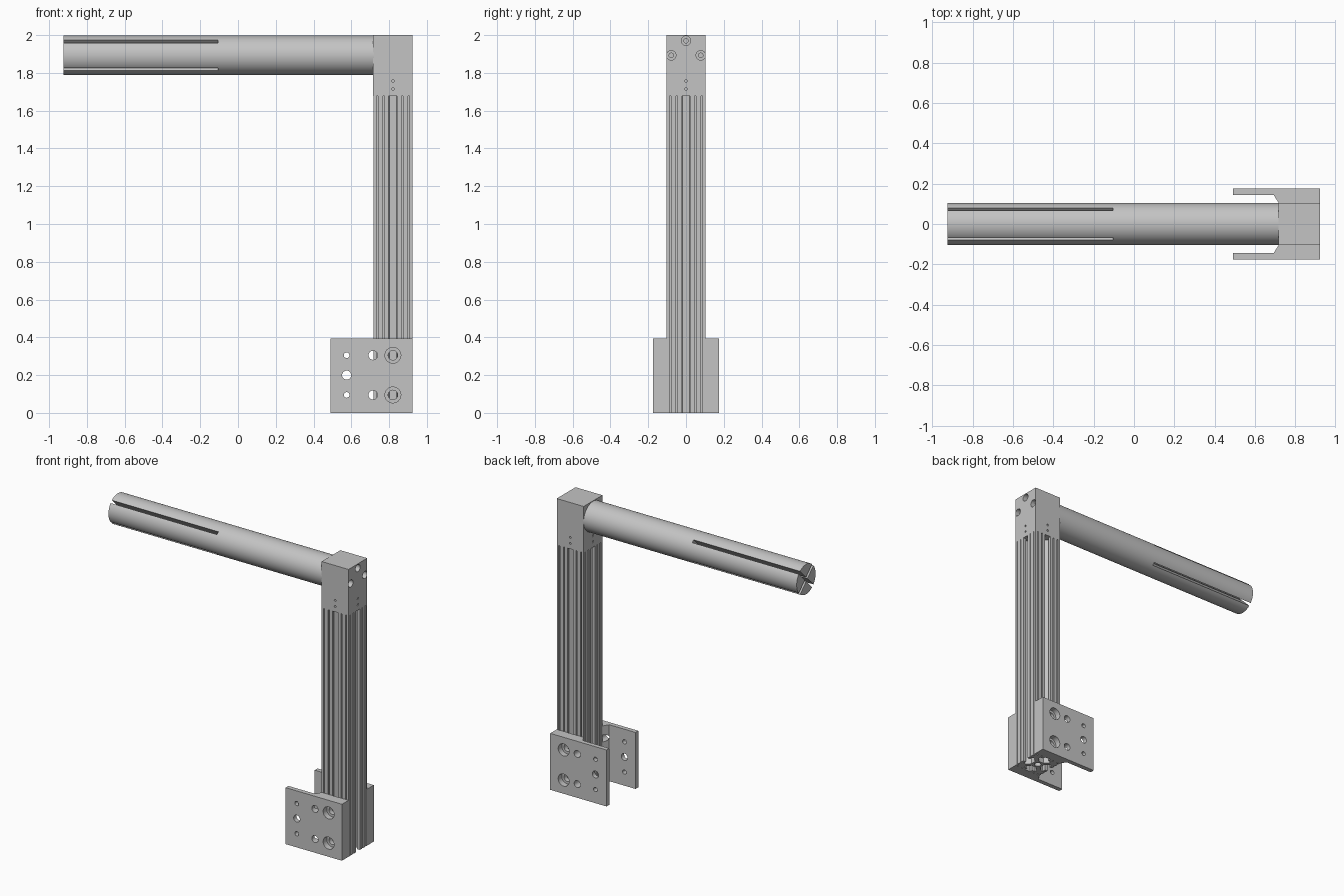
import bpy, bmesh
from math import radians
from mathutils import Matrix, Vector

if "Cube" in bpy.data.objects:
    bpy.data.objects.remove(bpy.data.objects["Cube"], do_unlink=True)

metal = bpy.data.materials.new("grey_metal")
metal.use_nodes = True
metal.diffuse_color = (0.55, 0.55, 0.55, 1)
metal.node_tree.nodes["Principled BSDF"].inputs["Base Color"].default_value = (0.55, 0.55, 0.55, 1)

POST_X, HALF = 0.82, 0.103
ARM_Z = 1.893


def finish(name, bm):
    bmesh.ops.recalc_face_normals(bm, faces=bm.faces)
    mesh = bpy.data.meshes.new(name)
    bm.to_mesh(mesh)
    bm.free()
    mesh.materials.append(metal)
    obj = bpy.data.objects.new(name, mesh)
    bpy.context.collection.objects.link(obj)
    return obj


def prism(name, outline, z0, z1):
    bm = bmesh.new()
    base = bm.faces.new([bm.verts.new((x, y, z0)) for x, y in outline])
    top = bmesh.ops.extrude_face_region(bm, geom=[base])["geom"]
    bmesh.ops.translate(bm, vec=(0, 0, z1 - z0), verts=[v for v in top if isinstance(v, bmesh.types.BMVert)])
    return finish(name, bm)


def box(name, low, high, turn=Matrix()):
    low, high = Vector(low), Vector(high)
    bm = bmesh.new()
    bmesh.ops.create_cube(bm, size=1, matrix=Matrix.Translation((low + high) / 2) @ turn
                          @ Matrix.Diagonal((*(high - low), 1)))
    return finish(name, bm)


def rod(name, start, end, radius, sides=32):
    start, end = Vector(start), Vector(end)
    axis = end - start
    turn = axis.to_track_quat('Z', 'Y').to_matrix().to_4x4()
    bm = bmesh.new()
    bmesh.ops.create_cone(bm, cap_ends=True, segments=sides, radius1=radius, radius2=radius,
                          depth=axis.length, matrix=Matrix.Translation((start + end) / 2) @ turn)
    return finish(name, bm)


def cut(obj, cutters):
    for cutter in cutters:
        mod = obj.modifiers.new("cut", 'BOOLEAN')
        mod.operation, mod.solver, mod.object = 'DIFFERENCE', 'EXACT', cutter
        bpy.context.view_layer.objects.active = obj
        bpy.ops.object.modifier_apply(modifier=mod.name)
        bpy.data.objects.remove(cutter, do_unlink=True)


def smooth(obj):
    bpy.ops.object.select_all(action='DESELECT')
    obj.select_set(True)
    bpy.context.view_layer.objects.active = obj
    bpy.ops.object.shade_smooth_by_angle(angle=radians(30))


# Slotted post: half of one side, mirrored, then turned four times
half_side = [(-HALF, HALF)]
for groove in (-0.084, -0.049):
    half_side += [(groove - 0.004, HALF), (groove - 0.004, 0.095),
                  (groove + 0.004, 0.095), (groove + 0.004, HALF)]
half_side += [(-0.022, HALF), (-0.022, 0.082), (-0.046, 0.082), (-0.046, 0.068), (-0.019, 0.037)]
side = half_side + [(-u, v) for u, v in reversed(half_side[1:])]
outline = []
for quarter in range(4):
    turn = Matrix.Rotation(radians(-90 * quarter), 2)
    outline += [turn @ Vector(p) for p in side]
post = prism("post", [(p.x + POST_X, p.y) for p in outline], 0, 1.68)
cut(post, [rod("bore", (POST_X, 0, -0.1), (POST_X, 0, 1.6), 0.022)])
smooth(post)

# Head block with counterbored screw holes and small pin holes
head = box("head_block", (0.716, -HALF, 1.677), (0.923, HALF, 2))
cutters = []
for y, z in ((0, 1.97), (-0.078, ARM_Z), (0.078, ARM_Z)):
    cutters.append(rod("counterbore", (0.89, y, z), (1, y, z), 0.025))
    cutters.append(rod("screw_hole", (0.78, y, z), (0.9, y, z), 0.012))
for z in (1.715, 1.757):
    for dx, dy in ((1, 0), (-1, 0), (0, 1), (0, -1)):
        inner = Vector((POST_X + dx * 0.06, dy * 0.06, z))
        cutters.append(rod("pin_hole", inner, inner + Vector((dx, dy, 0)) * 0.1, 0.007, 16))
cut(head, cutters)
smooth(head)

# Round arm with crossed slots at its free end
arm = rod("round_arm", (-0.925, 0, ARM_Z), (0.72, 0, ARM_Z), 0.104, 96)
cut(arm, [box("slot", (-1.1, -0.2, ARM_Z - 0.01), (-0.105, 0.2, ARM_Z + 0.01),
              Matrix.Rotation(radians(a), 4, 'X')) for a in (45, -45)])
smooth(arm)

# Mirrored pair of mounting plates
plate_outline = [(0.49, 0.175), (0.923, 0.175), (0.923, HALF), (0.718, HALF), (0.692, 0.144), (0.49, 0.144)]
for name, s in (("front_plate", -1), ("back_plate", 1)):
    plate = prism(name, [(x, y * s) for x, y in plate_outline], 0, 0.393)
    holes = [(0.575, 0.2, 0.024)]
    for z in (0.095, 0.305):
        holes += [(0.575, z, 0.015), (0.715, z, 0.024), (POST_X, z, 0.025)]
    cutters = [rod("hole", (x, s * 0.05, z), (x, s * 0.3, z), r) for x, z, r in holes]
    cutters += [rod("counterbore", (POST_X, s * 0.135, z), (POST_X, s * 0.3, z), 0.042)
                for z in (0.095, 0.305)]
    cut(plate, cutters)
    smooth(plate)
